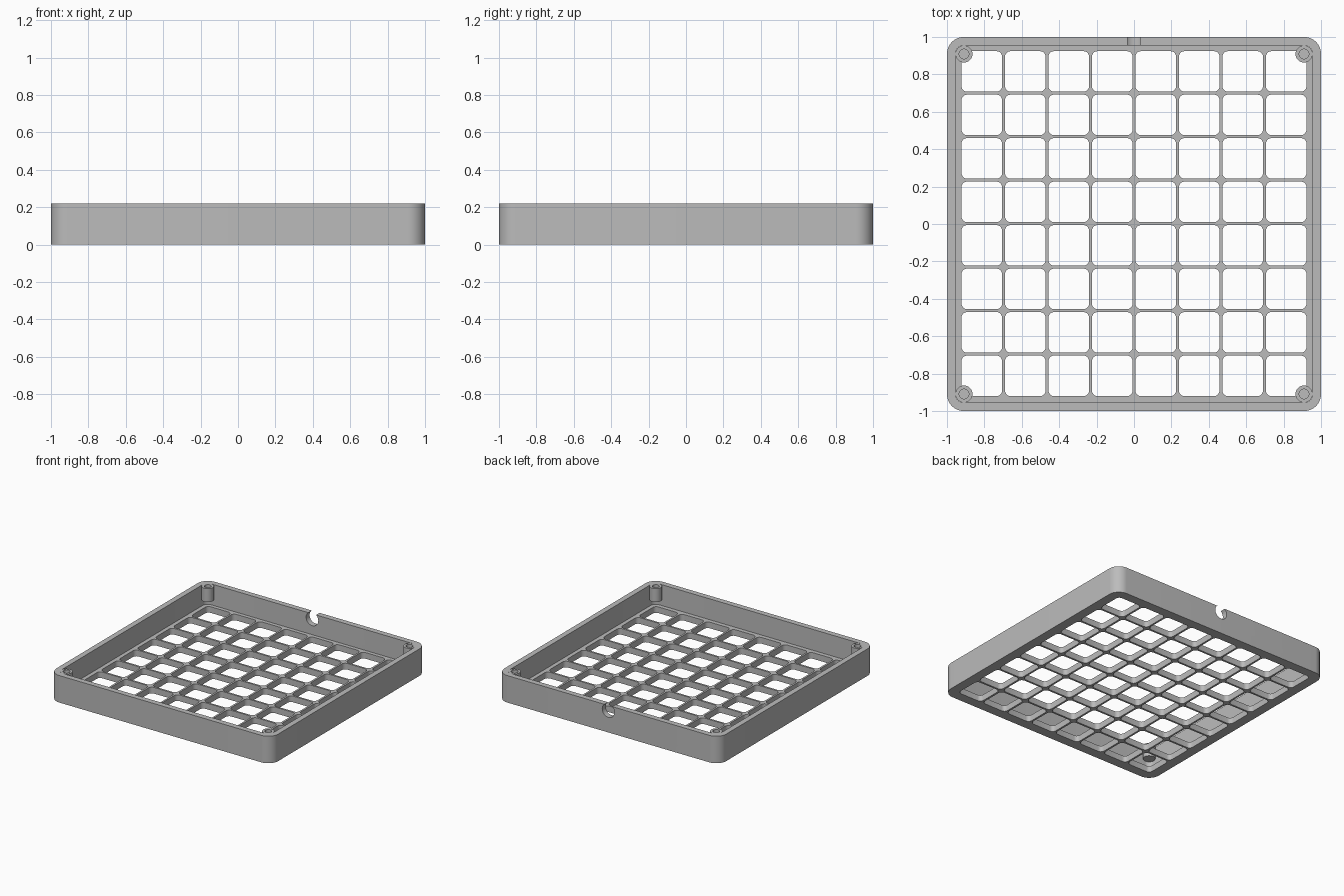
import bpy, bmesh, math

if "Cube" in bpy.data.objects:
    bpy.data.objects.remove(bpy.data.objects["Cube"])

HEIGHT, FLOOR = 0.22, 0.05
CORNER = 0.909          # centre of the corner arcs and screw posts
PITCH, HOLE = 0.2325, 0.217

grey = bpy.data.materials.new("plain grey")
grey.diffuse_color = (0.5, 0.5, 0.5, 1)
grey.use_nodes = True
grey.node_tree.nodes["Principled BSDF"].inputs["Base Color"].default_value = grey.diffuse_color


def rounded_rect(cx, cy, half, r, seg):
    pts = []
    for q, (sx, sy) in enumerate([(1, 1), (-1, 1), (-1, -1), (1, -1)]):
        for i in range(seg + 1):
            a = (q + i / seg) * math.pi / 2
            pts.append((cx + sx * (half - r) + r * math.cos(a),
                        cy + sy * (half - r) + r * math.sin(a)))
    return pts


def prism(bm, pts, z0, z1):
    low = [bm.verts.new((x, y, z0)) for x, y in pts]
    high = [bm.verts.new((x, y, z1)) for x, y in pts]
    bm.faces.new(low[::-1])
    bm.faces.new(high)
    n = len(pts)
    for i in range(n):
        j = (i + 1) % n
        bm.faces.new((low[i], low[j], high[j], high[i]))


def finish(name, bm):
    bmesh.ops.recalc_face_normals(bm, faces=bm.faces)
    mesh = bpy.data.meshes.new(name)
    bm.to_mesh(mesh)
    bm.free()
    mesh.materials.append(grey)
    obj = bpy.data.objects.new(name, mesh)
    bpy.context.collection.objects.link(obj)
    return obj


def smooth(obj):
    bpy.ops.object.select_all(action='DESELECT')
    obj.select_set(True)
    bpy.context.view_layer.objects.active = obj
    bpy.ops.object.shade_smooth_by_angle(angle=math.radians(30))


def cut(target, cutter):
    cutter.hide_render = True
    mod = target.modifiers.new("cut", 'BOOLEAN')
    mod.operation, mod.solver, mod.object = 'DIFFERENCE', 'EXACT', cutter
    bpy.context.view_layer.objects.active = target
    bpy.ops.object.modifier_apply(modifier=mod.name)
    bpy.data.objects.remove(cutter)


# Tray body
bm = bmesh.new()
prism(bm, rounded_rect(0, 0, 1.0, 1.0 - CORNER, 12), 0, HEIGHT)
tray = finish("grid_tray", bm)

# Open inside above the floor
bm = bmesh.new()
prism(bm, rounded_rect(0, 0, 0.955, 0.955 - CORNER, 10), FLOOR, HEIGHT + 0.1)
cut(tray, finish("cavity_cutter", bm))

# Eight by eight rounded windows in the floor
bm = bmesh.new()
for i in range(8):
    for j in range(8):
        prism(bm, rounded_rect((i - 3.5) * PITCH, (j - 3.5) * PITCH + 0.002,
                               HOLE / 2, 0.03, 5), -0.1, FLOOR + 0.05)
cut(tray, finish("window_cutter", bm))

# Round cable notch breaking through the rim of the back wall
bm = bmesh.new()
ring = [(0.055 * math.cos(math.tau * i / 32), 0.178 + 0.055 * math.sin(math.tau * i / 32))
        for i in range(32)]
prism(bm, ring, 0.9, 1.1)
for v in bm.verts:
    v.co = (v.co.x, v.co.z, v.co.y)
cut(tray, finish("notch_cutter", bm))
smooth(tray)

# Screw posts with blind holes, hung in the corners flush with the rim
profile = [(0, 0.11), (0.0455, 0.11), (0.0455, HEIGHT), (0.026, HEIGHT),
           (0.026, 0.13), (0, 0.13)]
for sx, sx_name in ((-1, "left"), (1, "right")):
    for sy, sy_name in ((-1, "front"), (1, "back")):
        bm = bmesh.new()
        verts = [bm.verts.new((r, 0, z)) for r, z in profile]
        edges = [bm.edges.new(p) for p in zip(verts, verts[1:])]
        bmesh.ops.spin(bm, geom=verts + edges, cent=(0, 0, 0), axis=(0, 0, 1),
                       angle=math.tau, steps=40)
        bmesh.ops.remove_doubles(bm, verts=bm.verts, dist=1e-5)
        bmesh.ops.translate(bm, verts=bm.verts, vec=(sx * CORNER, sy * CORNER, 0))
        smooth(finish(f"screw_post_{sy_name}_{sx_name}", bm))
